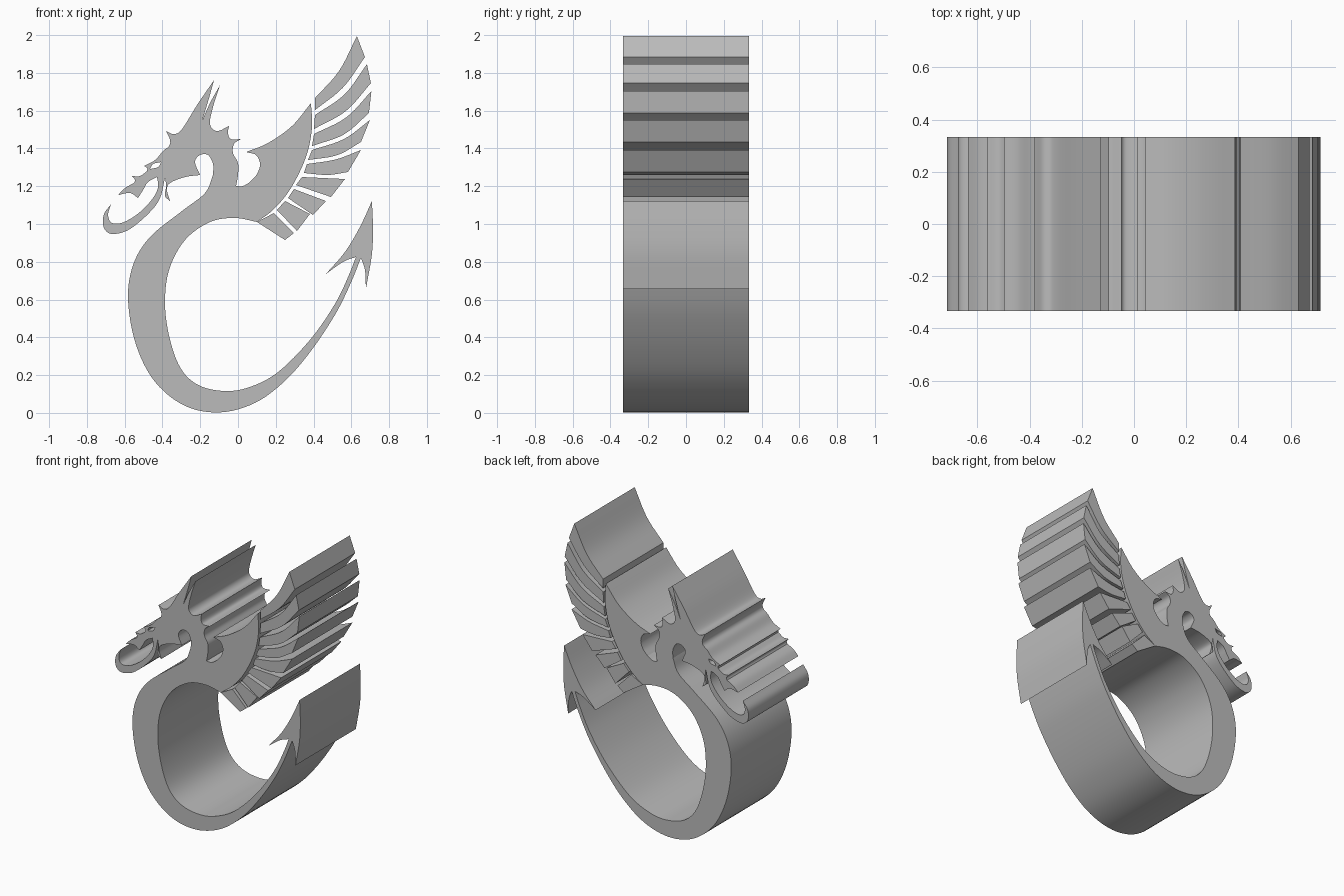
import bpy
import bmesh
import math
from mathutils import Vector

cube = bpy.data.objects.get("Cube")
if cube:
    bpy.data.objects.remove(cube)

HALF_DEPTH = 0.333
GRID = 189.0            # drafting grid steps per unit
ORIGIN = (238.0, 413.0)  # grid point of x = 0, z = 0 (second axis runs down)

grey = bpy.data.materials.new("plain_grey")
grey.use_nodes = True
grey.diffuse_color = (0.5, 0.5, 0.5, 1)
grey.node_tree.nodes["Principled BSDF"].inputs["Base Color"].default_value = (0.5, 0.5, 0.5, 1)


def smooth(points, steps=6):
    """Catmull-Rom curve through the points; its two ends stay sharp."""
    p = [Vector(q) for q in points]
    if len(p) == 2:
        return p
    p = [2 * p[0] - p[1]] + p + [2 * p[-1] - p[-2]]
    out = []
    for a, b, c, d in zip(p, p[1:], p[2:], p[3:]):
        for i in range(steps):
            t = i / steps
            out.append(0.5 * (2 * b + (c - a) * t + (2 * a - 5 * b + 4 * c - d) * t * t
                              + (3 * b - a - 3 * c + d) * t ** 3))
    return out + [p[-2]]


def outline(segments):
    """Join smooth segments into one closed loop in model units."""
    loop = []
    for seg in segments:
        for q in smooth(seg):
            v = Vector(((q.x - ORIGIN[0]) / GRID, (ORIGIN[1] - q.y) / GRID))
            if not loop or (v - loop[-1]).length > 1e-4:
                loop.append(v)
    if (loop[0] - loop[-1]).length < 1e-4:
        loop.pop()
    return loop


def plate(name, *loops):
    """Extrude an outline (with optional holes) through the full depth."""
    curve = bpy.data.curves.new(name, 'CURVE')
    curve.dimensions = '2D'
    curve.fill_mode = 'BOTH'
    curve.extrude = HALF_DEPTH
    for segments in loops:
        pts = outline(segments)
        spline = curve.splines.new('POLY')
        spline.points.add(len(pts) - 1)
        for sp, v in zip(spline.points, pts):
            sp.co = (v.x, v.y, 0, 1)
        spline.use_cyclic_u = True
    obj = bpy.data.objects.new(name, curve)
    obj.rotation_euler = (math.pi / 2, 0, 0)
    bpy.context.collection.objects.link(obj)
    bpy.ops.object.select_all(action='DESELECT')
    obj.select_set(True)
    bpy.context.view_layer.objects.active = obj
    bpy.ops.object.convert(target='MESH')
    obj = bpy.context.view_layer.objects.active
    bpy.ops.object.transform_apply(location=False, rotation=True, scale=False)
    bm = bmesh.new()
    bm.from_mesh(obj.data)
    bmesh.ops.remove_doubles(bm, verts=bm.verts, dist=1e-5)
    bmesh.ops.recalc_face_normals(bm, faces=bm.faces)
    bm.to_mesh(obj.data)
    bm.free()
    obj.data.materials.clear()
    obj.data.materials.append(grey)
    bpy.ops.object.shade_smooth_by_angle(angle=math.radians(30))
    return obj


# Ring-shaped body running from the neck round to the thin tail
body_inner = [(257, 222), (235, 218), (210, 222), (185, 240), (169, 270), (165, 305), (170, 340),
              (181, 369), (198, 385), (222, 391), (247, 388), (277, 373), (310, 340), (335, 304),
              (349, 275), (356, 257)]
body_outer = [(361, 258), (350, 285), (335, 315), (311, 351), (285, 381), (255, 403), (220, 412.5),
              (185, 406), (155, 382), (136, 345), (128, 300), (133, 265), (150, 237), (182, 211),
              (205, 193), (213, 175)]
plate("body", [body_inner, [(356, 257), (361, 258)], body_outer,
               [(213, 175), (236, 186)], [(236, 186), (243, 186), (250, 182)],
               [(250, 182), (257, 222)]])

# Barb at the end of the tail
plate("tail_barb", [
    [(356, 257), (343, 262), (326, 274)],
    [(326, 274), (345, 252), (360, 227), (372, 201)],
    [(372, 201), (373, 227), (372, 254), (366, 289)],
    [(366, 289), (365, 270), (361, 258)],
    [(361, 258), (356, 257)]])

# Head with horns, crest spikes, throat and a slit for the eye
brow = [[(157, 177), (148, 182), (143, 190), (138, 198)], [(138, 198), (130, 193), (118, 195)],
        [(118, 195), (125, 188), (134, 183)], [(134, 183), (135, 180), (132, 176)],
        [(132, 176), (140, 176), (147, 171)], [(147, 171), (147, 168), (144, 166)],
        [(144, 166), (155, 160), (163, 151), (169, 146), (170, 140), (166, 131)],
        [(166, 131), (174, 134), (182, 129), (197, 105), (214, 80)]]
crest = [[(214, 80), (209, 98), (202, 121)], [(202, 121), (210, 103), (220, 85)],
         [(220, 85), (213, 107), (210, 124), (217, 131), (229, 126)],
         [(229, 126), (228, 133), (231, 139), (241, 139)],
         [(241, 139), (234, 144), (233, 153), (238, 163), (238, 175), (236, 186)]]
throat = [[(236, 186), (213, 175)],
          [(213, 175), (213, 164), (208, 155), (200, 155), (195, 162), (200, 175)],
          [(200, 175), (185, 177), (170, 183), (167, 190), (170, 201)],
          [(170, 201), (165, 196), (166, 186), (165, 177)], [(165, 177), (157, 177)]]
eye = [[(150, 169), (153, 164), (161, 162)], [(161, 162), (158, 167), (150, 169)]]
plate("head", brow + crest + throat, eye)

# Hooked lower jaw
plate("lower_jaw", [
    [(157, 177), (158, 187), (153, 198), (140, 212), (124, 222), (112, 223), (108, 215), (111, 204)],
    [(111, 204), (104, 214), (103, 225), (107, 232), (115, 234), (130, 229), (149, 213), (160, 198),
     (165, 177)],
    [(165, 177), (157, 177)]])

# Solid arm of the wing
plate("wing_arm", [
    [(250, 182), (257, 174), (260, 164), (256, 155), (246, 152)],
    [(246, 152), (268, 143), (292, 126), (311, 103)],
    [(311, 103), (312, 128), (306, 157), (291, 188), (274, 209), (257, 222)],
    [(257, 222), (250, 182)]])

# Fan of feathers: inner top, outer top, outer bottom, inner bottom, sag of the long edges
feathers = [
    ((315, 98), (357, 36), (365, 57), (315, 110), 5),
    ((315, 115), (367, 64), (371, 83), (314, 129), 6),
    ((314, 134), (371.5, 91), (369, 113), (312, 146), 6),
    ((312, 150), (370, 120), (361, 142), (308, 160), 5),
    ((307, 164), (361, 150), (348, 172), (304, 173), 3),
    ((302, 177), (345, 179), (331, 197), (296, 185), 0),
    ((294, 189), (326, 201), (313, 215), (288, 198), 0),
    ((285, 201), (310, 214), (297, 231), (277, 210), 0),
    ((274, 213), (294, 233), (285, 240), (257, 222), 0),
]


def sagged(a, b, sag):
    """Edge from a to b with its middle pushed down and outward."""
    return [a, ((a[0] + b[0]) / 2 + sag * 0.6, (a[1] + b[1]) / 2 + sag * 0.8), b]


for i, (it, ot, ob, ib, sag) in enumerate(feathers, 1):
    plate(f"feather_{i}", [sagged(it, ot, sag), [ot, ob], sagged(ob, ib, sag), [ib, it]])
